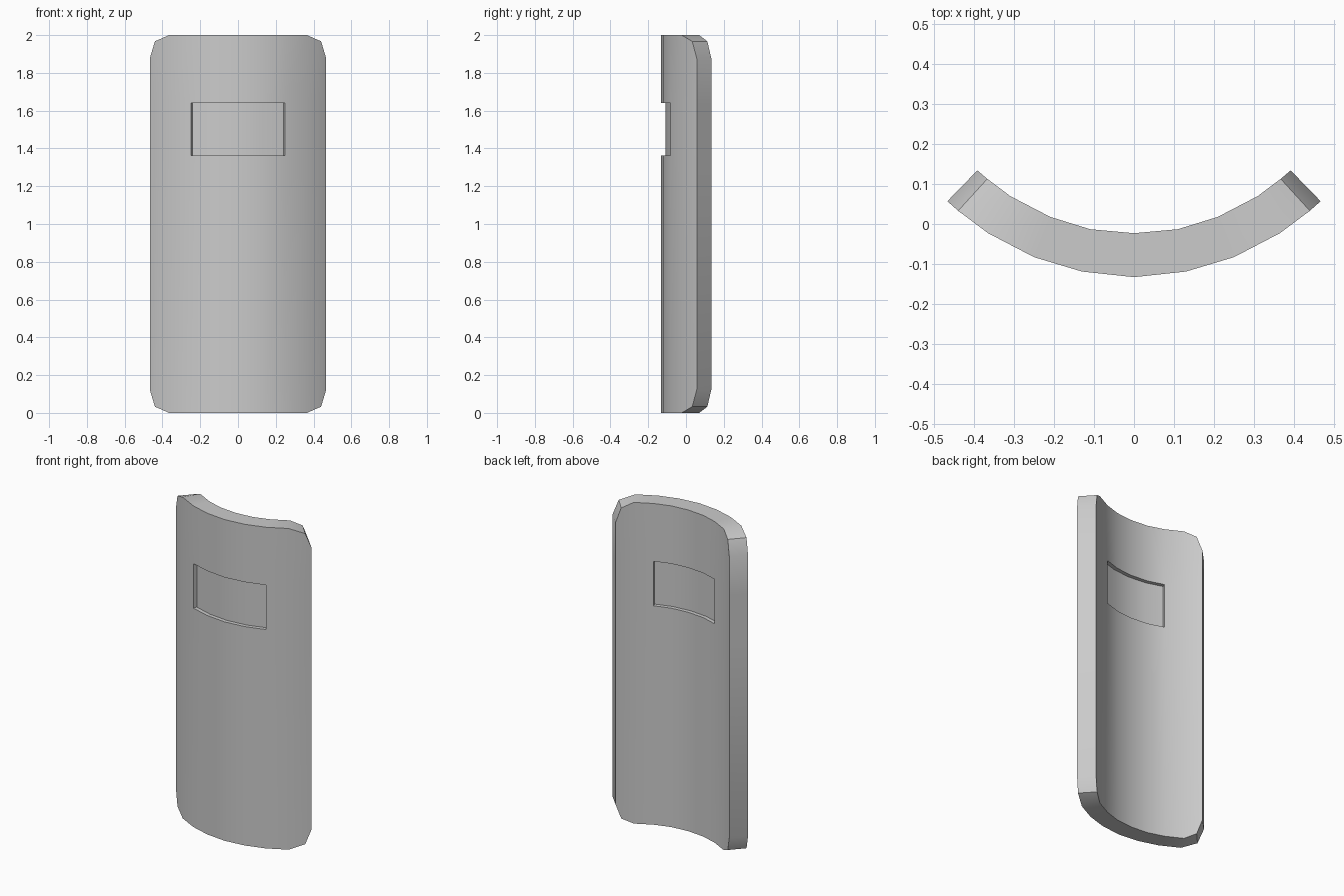
import bpy, bmesh
from mathutils import Vector

if "Cube" in bpy.data.objects:
    bpy.data.objects.remove(bpy.data.objects["Cube"])

# Half cross-section from centre to side: outer (x, y), inner (x, y), corner inset in z
HALF = [((0.0, -0.133), (0.0, -0.023), 0.0),
        ((0.13, -0.119), (0.11, -0.013), 0.0),
        ((0.25, -0.083), (0.21, 0.018), 0.0),
        ((0.365, -0.023), (0.31, 0.07), 0.0),
        ((0.44, 0.033), (0.367, 0.113), 0.033),
        ((0.467, 0.057), (0.392, 0.134), 0.123)]
Z_LOW, Z_HIGH, HEIGHT = 1.363, 1.64, 2.0   # window opening and shield height
WINDOW = 2                                 # window spans columns -2..2


def column(i, t, zs=None):
    """Vertical column i of points at depth t (0 = outer face, 1 = inner face)."""
    o, n, inset = HALF[abs(i)]
    p = Vector(o).lerp(Vector(n), t)
    s = -1 if i < 0 else 1
    zs = zs or (inset, Z_LOW, Z_HIGH, HEIGHT - inset)
    return [(s * p.x, p.y, z) for z in zs]


def finish(bm, name):
    bmesh.ops.recalc_face_normals(bm, faces=bm.faces)
    me = bpy.data.meshes.new(name)
    bm.to_mesh(me)
    bm.free()
    ob = bpy.data.objects.new(name, me)
    bpy.context.collection.objects.link(ob)
    bpy.ops.object.select_all(action='DESELECT')
    ob.select_set(True)
    bpy.context.view_layer.objects.active = ob
    bpy.ops.object.shade_smooth_by_angle(angle=0.4)


# Curved shield with chamfered corners and a recessed viewing window
bm = bmesh.new()
n = len(HALF) - 1
skins = [{i: [bm.verts.new(p) for p in column(i, t)] for i in range(-n, n + 1)}
         for t in (0, 1)]
outer, inner = skins
for i in range(-n, n):
    in_window = -WINDOW <= i < WINDOW
    for s in skins:
        for r in range(3):
            if not (in_window and r == 1):
                bm.faces.new((s[i][r], s[i + 1][r], s[i + 1][r + 1], s[i][r + 1]))
    for r in (0, 3):                       # bottom and top rims
        bm.faces.new((outer[i][r], outer[i + 1][r], inner[i + 1][r], inner[i][r]))
for i in (-n, n):                          # side rims
    for r in range(3):
        bm.faces.new((outer[i][r], outer[i][r + 1], inner[i][r + 1], inner[i][r]))

# Window pane and reveal walls, on both faces of the shield
for skin, t in ((outer, 0.22), (inner, 0.78)):
    pane = {i: [bm.verts.new(p) for p in column(i, t, (Z_LOW, Z_HIGH))]
            for i in range(-WINDOW, WINDOW + 1)}
    for i in range(-WINDOW, WINDOW):
        bm.faces.new((pane[i][0], pane[i + 1][0], pane[i + 1][1], pane[i][1]))
        for k in (0, 1):
            bm.faces.new((skin[i][k + 1], skin[i + 1][k + 1], pane[i + 1][k], pane[i][k]))
    for i in (-WINDOW, WINDOW):
        bm.faces.new((skin[i][1], skin[i][2], pane[i][1], pane[i][0]))
finish(bm, "shield")
